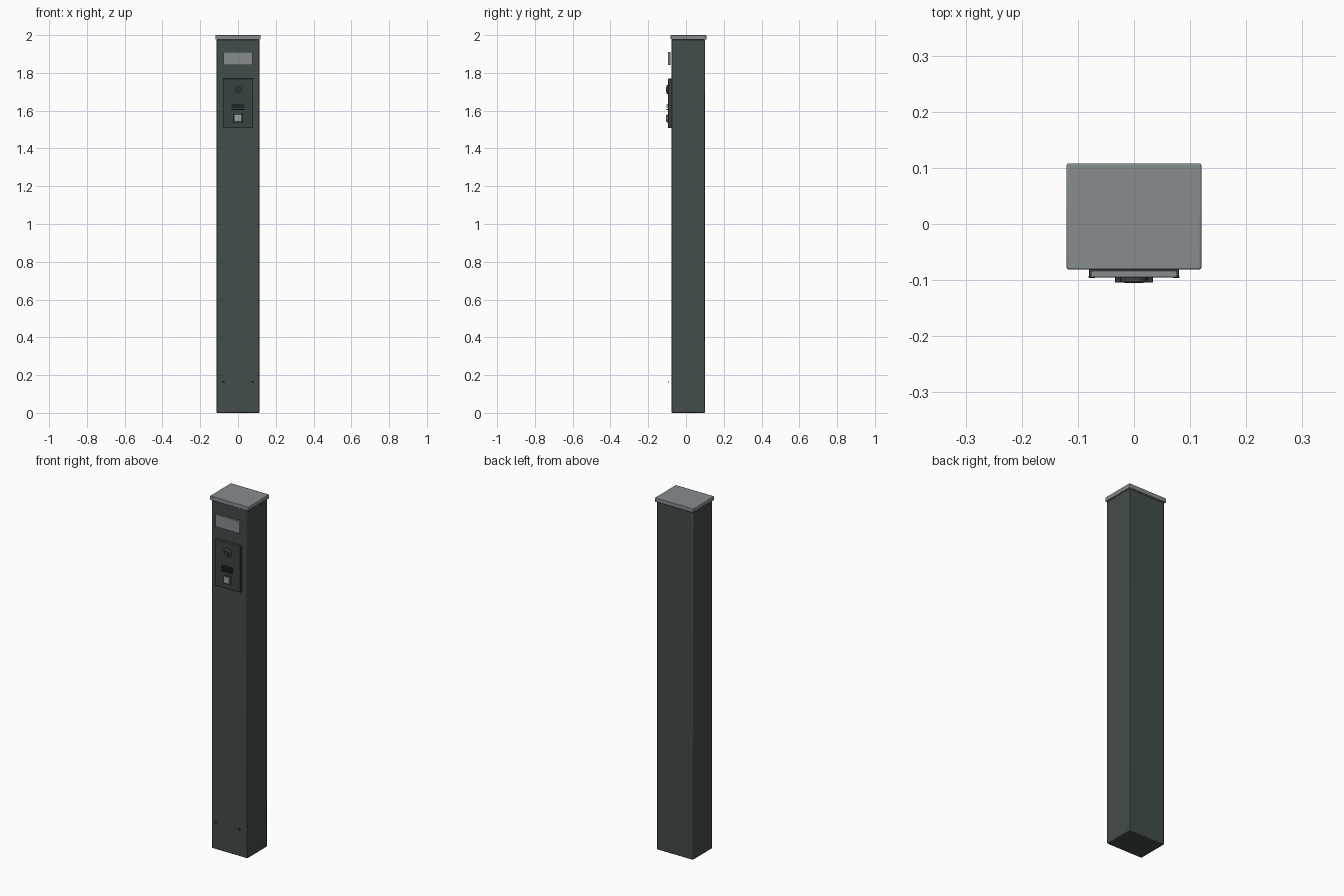
import bpy, math

if "Cube" in bpy.data.objects:
    bpy.data.objects.remove(bpy.data.objects["Cube"])


def material(name, rgb):
    m = bpy.data.materials.new(name)
    m.diffuse_color = (*rgb, 1)
    m.use_nodes = True
    m.node_tree.nodes["Principled BSDF"].inputs["Base Color"].default_value = m.diffuse_color
    return m


DARK = material("dark green grey", (0.055, 0.072, 0.072))
PANEL = material("panel charcoal", (0.042, 0.054, 0.054))
GREY = material("metal grey", (0.24, 0.27, 0.28))
LIGHT = material("light grey", (0.33, 0.36, 0.36))
BLACK = material("lens black", (0.03, 0.036, 0.038))


def finish(ob, name, mat, bevel=0, segments=2):
    ob.name = name
    ob.data.materials.append(mat)
    if bevel:
        b = ob.modifiers.new("bevel", "BEVEL")
        b.width, b.segments = bevel, segments
    bpy.ops.object.shade_smooth_by_angle(angle=math.radians(35))
    return ob


def box(name, x, y, z, mat, bevel=0):
    """Box from (min, max) ranges."""
    bpy.ops.mesh.primitive_cube_add(size=1)
    ob = bpy.context.object
    ob.location = [sum(r) / 2 for r in (x, y, z)]
    ob.scale = [r[1] - r[0] for r in (x, y, z)]
    bpy.ops.object.transform_apply(location=False, rotation=False, scale=True)
    return finish(ob, name, mat, bevel)


def disc(name, x, z, radius, y, mat, bevel=0, sides=32):
    """Cylinder lying along y."""
    bpy.ops.mesh.primitive_cylinder_add(
        vertices=sides, radius=radius, depth=y[1] - y[0],
        location=(x, sum(y) / 2, z), rotation=(math.pi / 2, 0, 0))
    return finish(bpy.context.object, name, mat, bevel)


# Post and overhanging cap
box("post", (-0.113, 0.113), (-0.077, 0.1), (0, 1.976), DARK, 0.004)
box("cap", (-0.12, 0.12), (-0.081, 0.108), (1.976, 2.0), GREY, 0.003)

# Name plate standing slightly off the post
box("name_plate", (-0.077, 0.077), (-0.095, -0.083), (1.842, 1.911), GREY, 0.001)

# Intercom panel
box("intercom_panel", (-0.08, 0.08), (-0.094, -0.076), (1.507, 1.77), PANEL, 0.002)

# Camera: dark housing, thin bright ring, dark lens
disc("camera_housing", 0, 1.712, 0.025, (-0.101, -0.092), PANEL, 0.001)
bpy.ops.mesh.primitive_torus_add(
    location=(0, -0.101, 1.712), rotation=(math.pi / 2, 0, 0),
    major_radius=0.0215, minor_radius=0.0025,
    major_segments=32, minor_segments=8)
finish(bpy.context.object, "camera_ring", GREY)
disc("camera_lens", 0, 1.712, 0.015, (-0.105, -0.1), BLACK, 0.002)

# Speaker grille bars
for i in range(4):
    z = 1.604 + i * 0.0095
    box("speaker_bar", (-0.034, 0.034), (-0.104, -0.093), (z, z + 0.004), BLACK)

# Call button on a dark base
box("button_base", (-0.023, 0.023), (-0.098, -0.093), (1.535, 1.583), PANEL, 0.001)
box("call_button", (-0.019, 0.019), (-0.105, -0.096), (1.541, 1.578), LIGHT, 0.003)

# Small screws near the foot
for side in (-1, 1):
    disc("foot_screw", side * 0.075, 0.163, 0.006, (-0.096, -0.092), DARK, 0.001, 16)
